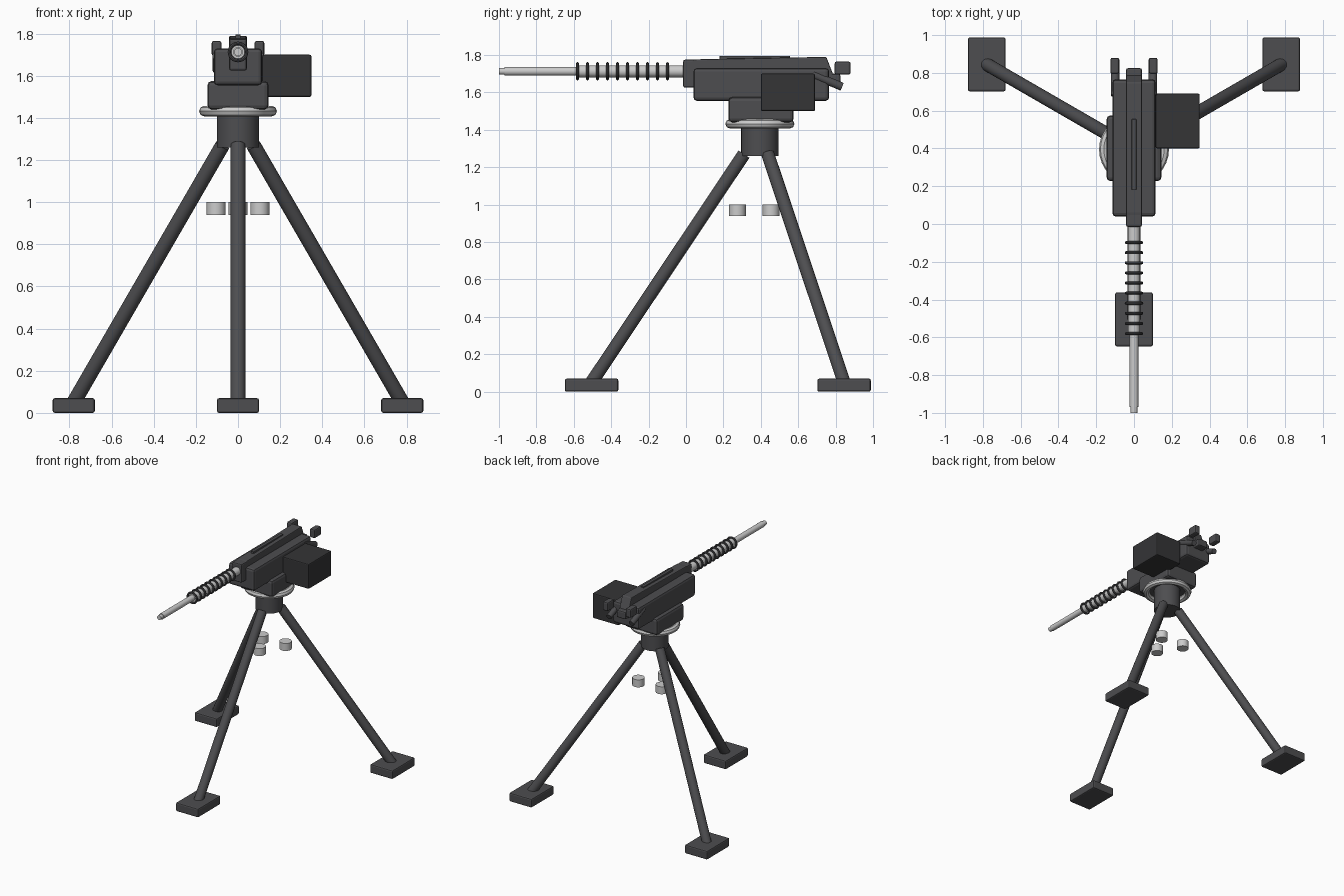
import bpy, math
from mathutils import Vector

if "Cube" in bpy.data.objects:
    bpy.data.objects.remove(bpy.data.objects["Cube"])


def material(name, r, g, b):
    m = bpy.data.materials.new(name)
    m.diffuse_color = (r, g, b, 1)
    m.use_nodes = True
    m.node_tree.nodes["Principled BSDF"].inputs["Base Color"].default_value = m.diffuse_color
    return m


DARK = material("gunmetal", 0.075, 0.075, 0.08)
BLACK = material("black", 0.035, 0.035, 0.037)


def finish(ob, name, mat=None, bevel=0, smooth=True):
    ob.name = name
    if mat:
        ob.data.materials.append(mat)
    if bevel:
        b = ob.modifiers.new("bevel", 'BEVEL')
        b.width, b.segments = bevel, 2
    if smooth:
        bpy.ops.object.shade_smooth_by_angle(angle=math.radians(35))
    return ob


def box(name, x, y, z, mat=DARK, bevel=0.01):
    """Box from (min, max) ranges."""
    c = [(a + b) / 2 for a, b in (x, y, z)]
    bpy.ops.mesh.primitive_cube_add(size=1, location=c)
    ob = bpy.context.object
    ob.scale = [b - a for a, b in (x, y, z)]
    bpy.ops.object.transform_apply(location=False, rotation=False, scale=True)
    return finish(ob, name, mat, bevel, False)


def rod(name, a, b, r, mat=None, sides=24):
    """Cylinder between two points."""
    a, b = Vector(a), Vector(b)
    bpy.ops.mesh.primitive_cylinder_add(vertices=sides, radius=r, depth=(b - a).length, location=(a + b) / 2)
    ob = bpy.context.object
    ob.rotation_euler = (b - a).to_track_quat('Z', 'Y').to_euler()
    return finish(ob, name, mat)


def ring(name, loc, R, r, mat=None, rot=(0, 0, 0), n=32, m=8):
    bpy.ops.mesh.primitive_torus_add(location=loc, rotation=rot, major_radius=R, minor_radius=r,
                                     major_segments=n, minor_segments=m)
    return finish(bpy.context.object, name, mat)


CY = 0.395  # tripod axis

# Tripod legs, feet and the three clamp knobs
for i, name in enumerate(("front", "right", "left")):
    a = math.radians(-90 + 120 * i)
    at = lambda r, z: (r * math.cos(a), CY + r * math.sin(a), z)
    rod(name + "_leg", at(0.90, 0.05), at(0.085, 1.27), 0.035, DARK)
    fx, fy, _ = at(0.90, 0)
    box(name + "_foot", (fx - 0.1, fx + 0.1), (fy - 0.143, fy + 0.143), (0.0, 0.07))
    rod(name + "_knob", at(0.12, 0.94), at(0.12, 1.0), 0.045)

# Pivot head and traverse ring
rod("pivot_head", (0, CY, 1.26), (0, CY, 1.45), 0.1, DARK, 32)
ring("traverse_ring", (0, CY, 1.432), 0.16, 0.025)

# Cradle and receiver
box("cradle", (-0.145, 0.145), (0.227, 0.575), (1.44, 1.575), bevel=0.02)
box("receiver", (-0.115, 0.115), (0.04, 0.765), (1.555, 1.73), bevel=0.018)
box("nose_block", (-0.042, 0.042), (-0.015, 0.06), (1.625, 1.775))

# Top cover: side profile with a sloping rear end
prof = [(0.03, 1.70), (0.03, 1.772), (0.06, 1.777), (0.75, 1.79), (0.785, 1.70), (0.785, 1.64), (0.03, 1.64)]
n = len(prof)
verts = [(x, y, z) for x in (-0.042, 0.042) for y, z in prof]
faces = [tuple(range(n))[::-1], tuple(range(n, 2 * n))]
faces += [(i, (i + 1) % n, n + (i + 1) % n, n + i) for i in range(n)]
me = bpy.data.meshes.new("top_cover")
me.from_pydata(verts, [], faces)
cover = bpy.data.objects.new("top_cover", me)
bpy.context.collection.objects.link(cover)
bpy.context.view_layer.objects.active = cover
bpy.ops.object.select_all(action='DESELECT')
cover.select_set(True)
bpy.ops.object.mode_set(mode='EDIT')
bpy.ops.mesh.select_all(action='SELECT')
bpy.ops.mesh.normals_make_consistent(inside=False)
bpy.ops.object.mode_set(mode='OBJECT')
finish(cover, "top_cover", DARK, 0.006, False)
box("sight_rail", (-0.012, 0.012), (0.18, 0.555), (1.775, 1.795), bevel=0.002)

# Rear plate with twin angled grip bars and thumb blocks
box("rear_plate", (-0.042, 0.042), (0.75, 0.825), (1.64, 1.70))
for s in (-1, 1):
    side = "left" if s < 0 else "right"
    rod(side + "_grip", (s * 0.1, 0.68, 1.695), (s * 0.1, 0.835, 1.63), 0.022, DARK)
    box(side + "_thumb_block", tuple(sorted((s * 0.078, s * 0.125))), (0.795, 0.88), (1.695, 1.765))

# Ammunition box
box("ammo_box", (0.115, 0.348), (0.40, 0.69), (1.50, 1.70), BLACK, 0.008)

# Barrel: sleeve, tube, muzzle and cooling rings
BZ = 1.713
rod("barrel_sleeve", (0, -0.58, BZ), (0, 0.02, BZ), 0.032)
rod("barrel", (0, -0.97, BZ), (0, -0.5, BZ), 0.023)
rod("muzzle", (0, -1.0, BZ), (0, -0.96, BZ), 0.018)
for i in range(10):
    ring(f"cooling_ring_{i + 1}", (0, -0.58 + i * 0.0535, BZ), 0.041, 0.008, DARK, (math.pi / 2, 0, 0), 24)
